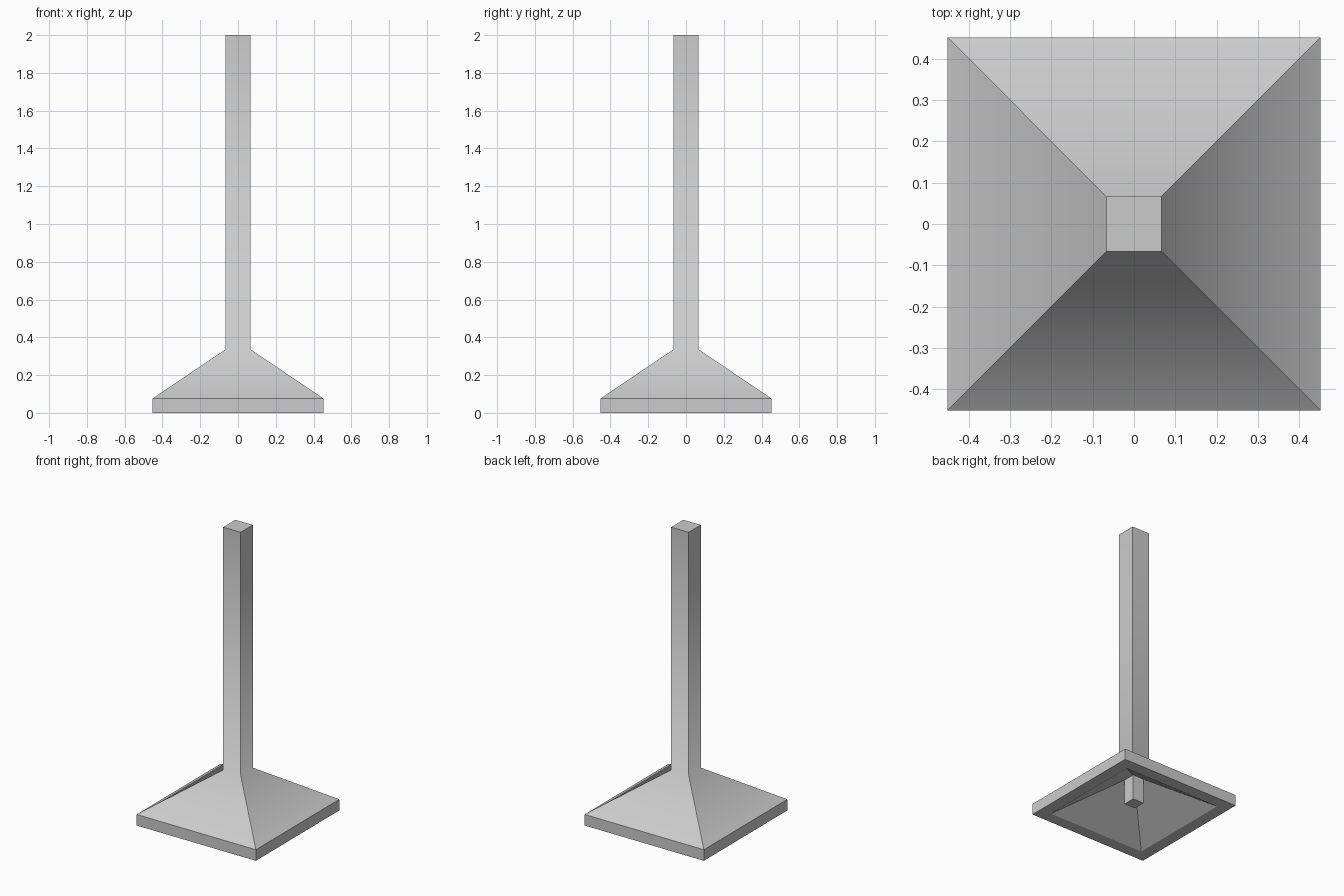
import bpy
import bmesh

cube = bpy.data.objects.get("Cube")
if cube:
    bpy.data.objects.remove(cube, do_unlink=True)

# One plain metal colour
metal = bpy.data.materials.new("grey_metal")
metal.use_nodes = True
colour = (0.6, 0.6, 0.6, 1)
metal.diffuse_color = colour
metal.node_tree.nodes["Principled BSDF"].inputs["Base Color"].default_value = colour


def square_loft(name, profile, cap_start=False, cap_end=False, soft_height=None):
    """Join square rings given as (half width, height); soft_height is a blended bend."""
    bm = bmesh.new()
    corners = [(-1, -1), (1, -1), (1, 1), (-1, 1)]
    rings = [[bm.verts.new((x * h, y * h, z)) for x, y in corners] for h, z in profile]
    for low, high in zip(rings, rings[1:]):
        for i in range(4):
            j = (i + 1) % 4
            bm.faces.new((low[i], low[j], high[j], high[i]))
    if cap_start:
        bm.faces.new(rings[0][::-1])
    if cap_end:
        bm.faces.new(rings[-1])
    for face in bm.faces:
        face.smooth = True
    for edge in bm.edges:
        soft = soft_height is not None and all(
            abs(v.co.z - soft_height) < 0.001 for v in edge.verts)
        edge.smooth = soft
    mesh = bpy.data.meshes.new(name)
    bm.to_mesh(mesh)
    bm.free()
    mesh.materials.append(metal)
    obj = bpy.data.objects.new(name, mesh)
    bpy.context.collection.objects.link(obj)
    return obj


rim, neck, lip, rod = 0.452, 0.066, 0.37, 0.042
neck_z, inner_z = 0.337, 0.22

# Outer hood: underside lip, rim band, sloped canopy and tall square duct
square_loft("hood_and_duct",
            [(rod, inner_z), (lip, 0), (rim, 0), (rim, 0.076), (neck, neck_z), (neck, 2)],
            cap_end=True, soft_height=neck_z)

# Small square stub hanging inside the hollow canopy
square_loft("inner_stub", [(rod, 0.047), (rod, inner_z)], cap_start=True)
